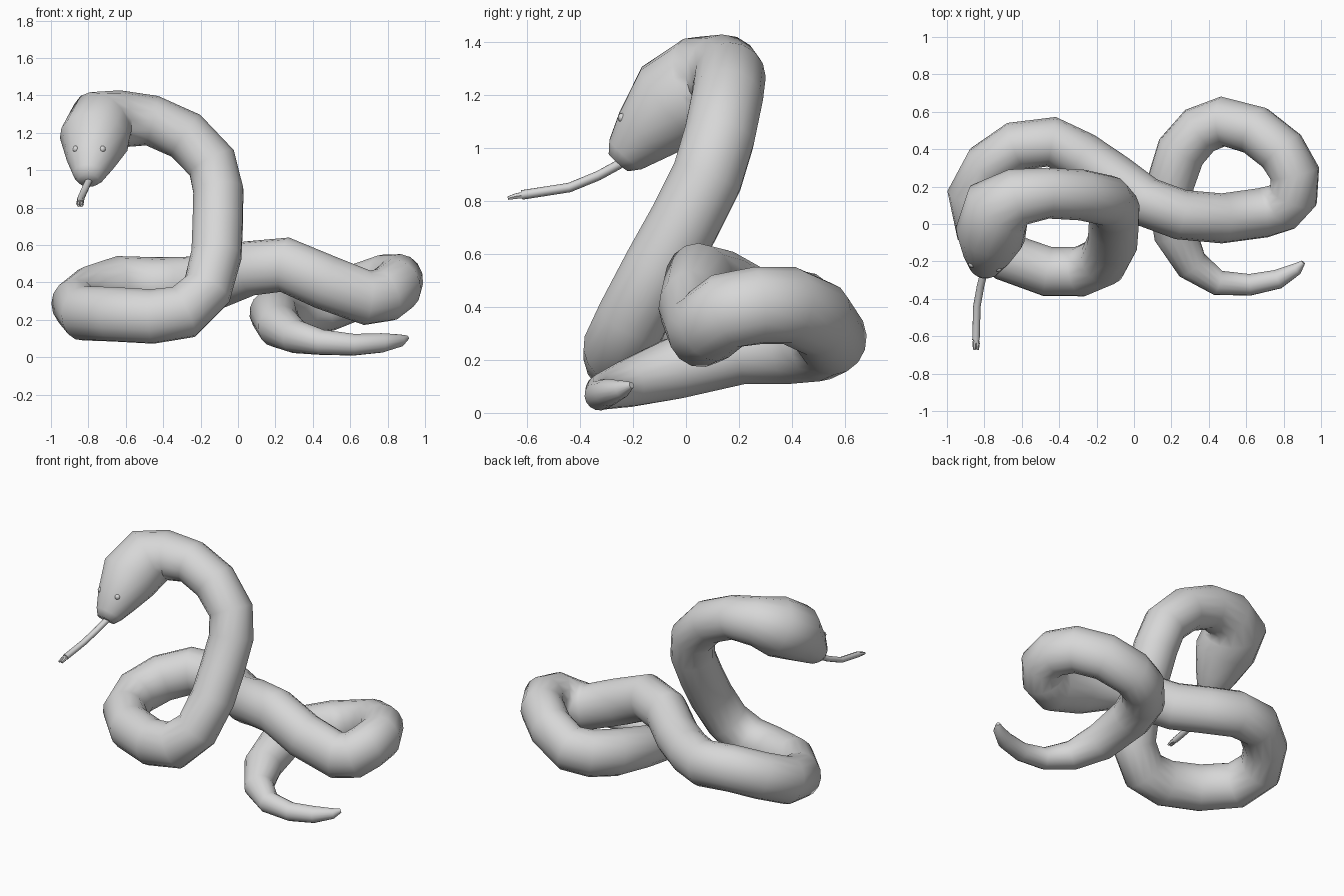
import bpy
import bmesh
from math import cos, sin, tau
from mathutils import Vector

cube = bpy.data.objects.get("Cube")
if cube:
    bpy.data.objects.remove(cube, do_unlink=True)

SIDES = 16
UP = Vector((0, 0, 1))

# One plain grey skin
skin = bpy.data.materials.new("grey_skin")
skin.use_nodes = True
skin.diffuse_color = (0.68, 0.68, 0.68, 1)
skin.node_tree.nodes["Principled BSDF"].inputs["Base Color"].default_value = skin.diffuse_color


def finish(bm, name):
    """Turn a bmesh into a smooth-shaded object with the skin material."""
    bmesh.ops.recalc_face_normals(bm, faces=bm.faces)
    mesh = bpy.data.meshes.new(name)
    bm.to_mesh(mesh)
    bm.free()
    mesh.materials.append(skin)
    obj = bpy.data.objects.new(name, mesh)
    bpy.context.collection.objects.link(obj)
    bpy.ops.object.select_all(action="DESELECT")
    obj.select_set(True)
    bpy.context.view_layer.objects.active = obj
    bpy.ops.object.shade_smooth_by_angle(angle=1.0)
    return obj


def sweep(bm, stations, sides):
    """Loft elliptical rings along stations of (centre, half width, half height)."""
    centres = [Vector(s[0]) for s in stations]
    last = len(centres) - 1
    normal, previous, old_ring = None, None, None
    for i, (centre, width, height) in enumerate(stations):
        ahead = (centres[min(i + 1, last)] - centres[i]).normalized()
        behind = (centres[i] - centres[max(i - 1, 0)]).normalized()
        tangent = (ahead + behind).normalized()
        # Carry the frame along the path without twisting
        if normal is None:
            normal = tangent.cross(UP).normalized()
        else:
            normal = previous.rotation_difference(tangent) @ normal
        previous = tangent
        binormal = tangent.cross(normal)
        # Flatten each ring relative to the upright direction
        side = tangent.cross(UP).normalized()
        top = side.cross(tangent)
        ring = []
        for k in range(sides):
            a = tau * k / sides
            d = normal * cos(a) + binormal * sin(a)
            ring.append(bm.verts.new(Vector(centre) + side * d.dot(side) * width
                                     + top * d.dot(top) * height))
        if old_ring:
            for k in range(sides):
                n = (k + 1) % sides
                bm.faces.new((old_ring[k], old_ring[n], ring[n], ring[k]))
        else:
            bm.faces.new(ring[::-1])
        old_ring = ring
    bm.faces.new(old_ring)


# Tapering tail: centre and radius
tail = [
    ((.905, -.205, .105), .012), ((.87, -.24, .09), .033), ((.77, -.295, .077), .052),
    ((.62, -.325, .067), .058), ((.45, -.315, .08), .068), ((.31, -.22, .11), .09),
    ((.22, -.05, .165), .117), ((.19, .2, .235), .13),
]
# Coils resting on the ground, slightly taller than wide
coils = [
    (.25, .385, .255), (.35, .5, .265), (.475, .548, .285), (.65, .5, .355),
    (.79, .39, .405), (.86, .27, .405), (.853, .155, .385), (.79, .09, .335),
    (.69, .06, .318), (.47, .03, .4), (.25, .05, .495), (.06, .12, .475),
    (-.11, .245, .405), (-.28, .36, .39), (-.44, .44, .388), (-.63, .415, .395),
    (-.78, .31, .345), (-.865, .16, .28), (-.825, -.02, .235), (-.67, -.18, .23),
    (-.46, -.255, .218), (-.29, -.255, .242),
]
# Raised neck, rising and arching over to the head
neck = [
    (-.165, -.2, .36), (-.115, -.1, .55), (-.108, -.005, .72), (-.105, .08, .89),
    (-.14, .125, 1.04), (-.28, .155, 1.185), (-.46, .165, 1.265),
]
# Head swelling then narrowing to the snout: centre, half width, half height
head = [
    ((-.62, .145, 1.275), .155, .153), ((-.73, .08, 1.245), .192, .188),
    ((-.768, -.055, 1.165), .188, .18), ((-.785, -.16, 1.05), .132, .125),
    ((-.797, -.228, .975), .086, .083), ((-.80, -.255, .945), .058, .05),
]

stations = ([(c, r, r) for c, r in tail] + [(c, .134, .147) for c in coils]
            + [(c, .136, .136) for c in neck] + head)
bm = bmesh.new()
sweep(bm, stations, SIDES)
finish(bm, "snake_body")

# Thin tongue with a short forked end
bm = bmesh.new()
stem = [(-.795, -.23, .95), (-.82, -.33, .895), (-.84, -.44, .85), (-.845, -.62, .822)]
sweep(bm, [(c, .02, .018) for c in stem], 8)
for tip_x in (-.853, -.836):
    fork = [((-.845, -.61, .822), .014), ((tip_x, -.64, .818), .012), ((tip_x, -.672, .81), .007)]
    sweep(bm, [(c, r, r) for c, r in fork], 6)
finish(bm, "forked_tongue")

# Small eyes sunk into the upper sides of the head
axis = (Vector(head[3][0]) - Vector(head[2][0])).normalized()
side = axis.cross(UP).normalized()
top = side.cross(axis)
for name, sign in (("right_eye", 1), ("left_eye", -1)):
    bm = bmesh.new()
    bmesh.ops.create_uvsphere(bm, u_segments=10, v_segments=6, radius=.018)
    bmesh.ops.translate(bm, verts=bm.verts,
                        vec=Vector(head[3][0]) + side * sign * .072 + top * .093)
    finish(bm, name)
